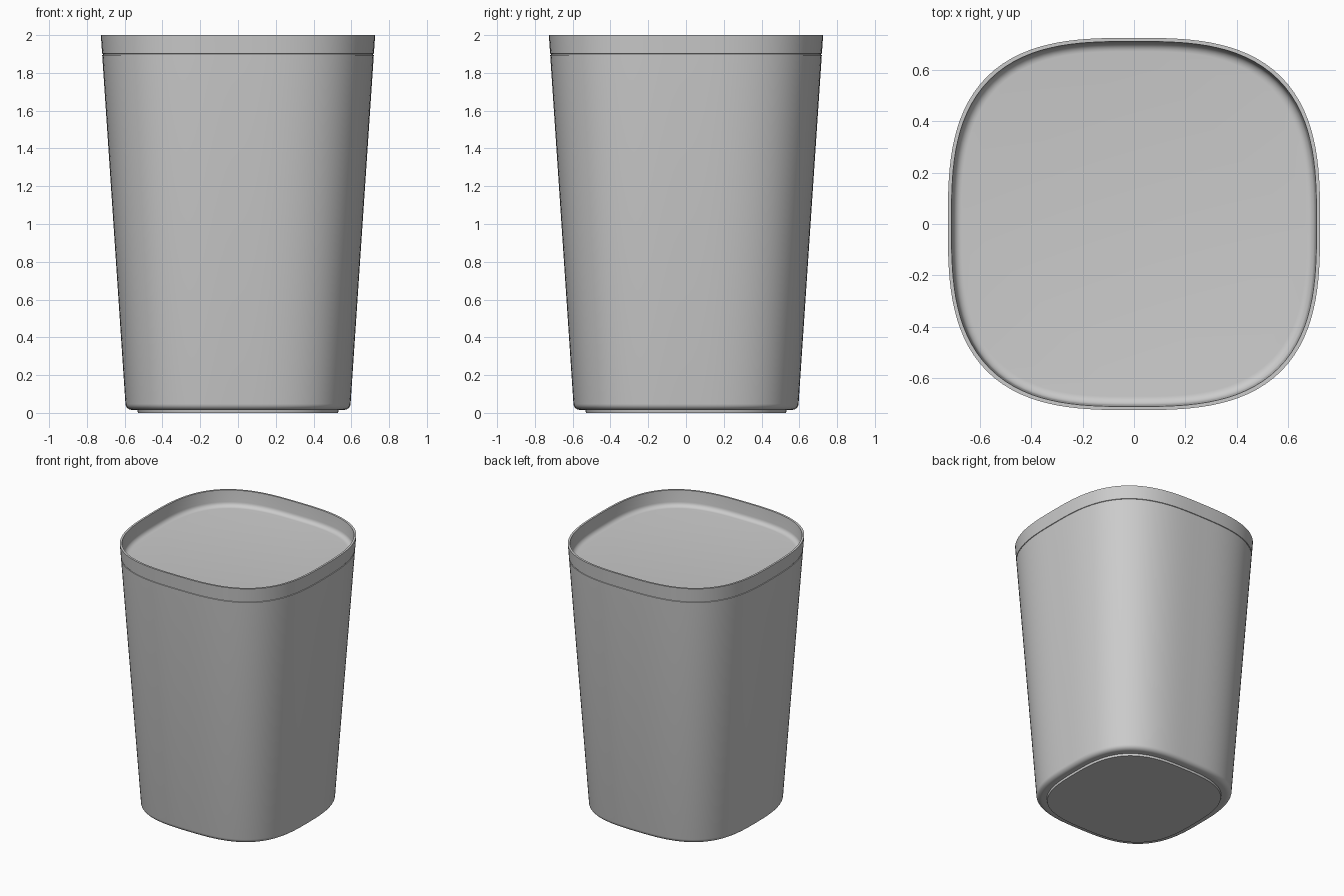
import bpy, bmesh, math

if "Cube" in bpy.data.objects:
    bpy.data.objects.remove(bpy.data.objects["Cube"])

SEG = 128
POWER = 2.95


def ring(bm, half, z):
    # rounded-square outline (superellipse), evenly spread by angle
    pts = []
    for i in range(SEG):
        a = 2 * math.pi * i / SEG
        c, s = math.cos(a), math.sin(a)
        r = half / (abs(c) ** POWER + abs(s) ** POWER) ** (1 / POWER)
        pts.append(bm.verts.new((r * c, r * s, z)))
    return pts


def loft(name, profile, cap_start=False, cap_end=False):
    bm = bmesh.new()
    rings = [ring(bm, h, z) for h, z in profile]
    for a, b in zip(rings, rings[1:]):
        for i in range(SEG):
            j = (i + 1) % SEG
            bm.faces.new((a[i], a[j], b[j], b[i]))
    if cap_start:
        bm.faces.new(rings[0][::-1])
    if cap_end:
        bm.faces.new(rings[-1])
    bmesh.ops.recalc_face_normals(bm, faces=bm.faces)
    mesh = bpy.data.meshes.new(name)
    bm.to_mesh(mesh)
    bm.free()
    ob = bpy.data.objects.new(name, mesh)
    bpy.context.collection.objects.link(ob)
    bpy.ops.object.select_all(action='DESELECT')
    bpy.context.view_layer.objects.active = ob
    ob.select_set(True)
    bpy.ops.object.shade_smooth_by_angle(angle=math.radians(32))
    return ob


def wall(z):
    # half width of the tapered outer wall
    return 0.596 + 0.130 * (z - 0.05) / 1.95


def arc(cx, cz, r, a0, a1, n=6):
    return [(cx + r * math.cos(math.radians(a0 + (a1 - a0) * k / n)),
             cz + r * math.sin(math.radians(a0 + (a1 - a0) * k / n)))
            for k in range(n + 1)]


# foot, rounded base, tapered wall, fine seam, thin lip and recessed floor
foot = [(0.53, 0.0), (0.533, 0.016)]
base = arc(wall(0.05) - 0.034, 0.05, 0.034, -90, -4)
side = [(wall(1.894), 1.894), (wall(1.896) - 0.004, 1.896),
        (wall(1.900) - 0.004, 1.900), (wall(1.902), 1.902)]
lip = [(wall(2.0), 2.0), (wall(2.0) - 0.014, 2.0)]
inner = arc(0.673, 1.915, 0.033, 0, -90)
loft("cup", foot + base + side + lip + inner, cap_start=True, cap_end=True)
